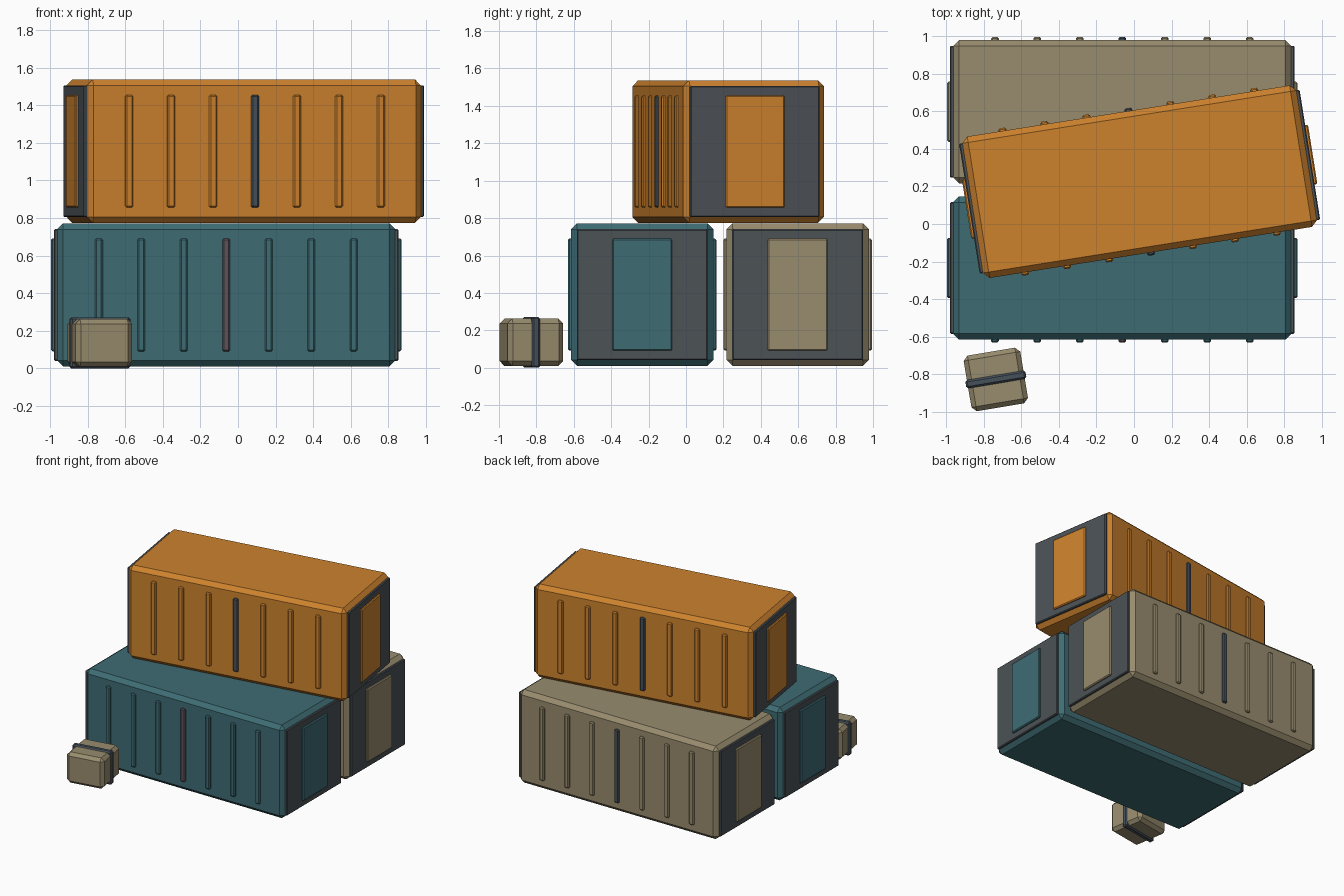
import bpy
import bmesh
from math import radians
from mathutils import Matrix, Vector

old = bpy.data.objects.get("Cube")
if old:
    bpy.data.objects.remove(old)


def material(name, rgb):
    m = bpy.data.materials.new(name)
    m.use_nodes = True
    m.diffuse_color = (*rgb, 1)
    m.node_tree.nodes["Principled BSDF"].inputs["Base Color"].default_value = (*rgb, 1)
    return m


TEAL = material("teal", (0.048, 0.15, 0.175))
ORANGE = material("orange", (0.61, 0.223, 0.027))
TAN = material("tan", (0.314, 0.263, 0.156))
GREY = material("dark grey", (0.072, 0.084, 0.093))
SLATE = material("slate", (0.061, 0.08, 0.102))
PLUM = material("plum grey", (0.107, 0.084, 0.102))


def box(name, frame, centre, size, chamfer, mat):
    """Chamfered box, placed in the local frame of its container or crate."""
    bm = bmesh.new()
    bmesh.ops.create_cube(bm, size=1, matrix=Matrix.Diagonal((*size, 1)))
    mesh = bpy.data.meshes.new(name)
    bm.to_mesh(mesh)
    bm.free()
    mesh.materials.append(mat)
    ob = bpy.data.objects.new(name, mesh)
    bpy.context.collection.objects.link(ob)
    ob.matrix_world = frame @ Matrix.Translation(Vector(centre))
    bevel = ob.modifiers.new("chamfer", "BEVEL")
    bevel.width = chamfer
    bevel.segments = 1
    return ob


def placed(centre, turn):
    return Matrix.Translation(Vector(centre)) @ Matrix.Rotation(radians(turn), 4, "Z")


def container(name, centre, turn, mat, accent):
    frame = placed(centre, turn)
    length, width, height = 1.80, 0.762, 0.762
    box(name + "_body", frame, (0, 0, 0), (length, width, height), 0.032, mat)
    # End plates with a raised door on each
    for side, s in (("left", 1), ("right", -1)):
        x = s * length / 2
        box(f"{name}_{side}_end_plate", frame, (x, 0, 0), (0.034, 0.70, 0.70), 0.006, GREY)
        box(f"{name}_{side}_door", frame, (x, 0, 0), (0.064, 0.32, 0.60), 0.007, mat)
    # Seven ribs on each long wall, the middle one in an accent colour
    for side, s in (("front", -1), ("back", 1)):
        for i in range(-3, 4):
            box(f"{name}_{side}_rib_{i + 4}", frame, (i * 0.226, s * width / 2, 0),
                (0.042, 0.032, 0.60), 0.008, mat if i else accent)


container("front_container", (-0.0625, -0.234, 0.391), 0, TEAL, PLUM)
container("back_container", (-0.0625, 0.597, 0.391), 0, TAN, SLATE)
container("top_container", (0.03, 0.225, 1.156), 9, ORANGE, SLATE)

# Small strapped crate on the ground
crate = placed((-0.735, -0.827, 0.136), 9.5)
box("crate_body", crate, (0, 0, 0), (0.305, 0.30, 0.252), 0.025, TAN)
box("crate_strap", crate, (0, 0, 0), (0.324, 0.045, 0.272), 0.010, SLATE)
